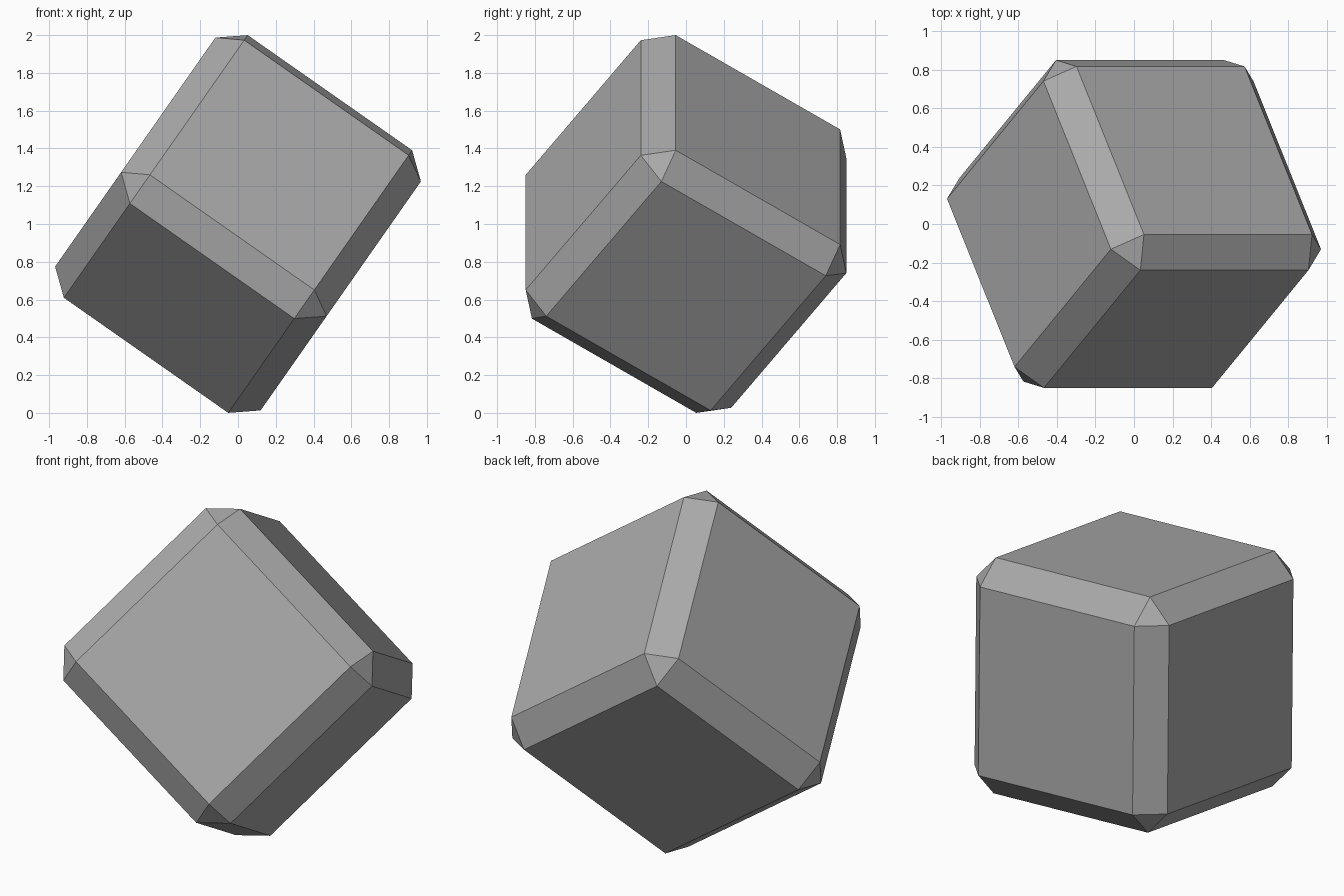
import bpy
from math import radians

default = bpy.data.objects.get("Cube")
if default:
    bpy.data.objects.remove(default, do_unlink=True)

HALF = 0.664           # half the block's width
CHAMFER = 0.2 * HALF   # flat cut along every edge

# Plain grey
grey = bpy.data.materials.new("grey")
grey.use_nodes = True
colour = (0.4, 0.4, 0.4, 1)
grey.diffuse_color = colour
grey.node_tree.nodes["Principled BSDF"].inputs["Base Color"].default_value = colour

# Tilted block standing on its lowest corner
bpy.ops.mesh.primitive_cube_add(size=2 * HALF, location=(0, 0, 1))
block = bpy.context.object
block.name = block.data.name = "chamfered_block"
block.rotation_euler = (radians(-35), radians(35), 0)
block.data.materials.append(grey)

# Single flat chamfer on all edges, leaving small triangles at the corners
bevel = block.modifiers.new("chamfer", 'BEVEL')
bevel.width = CHAMFER
bevel.segments = 1
bevel.limit_method = 'NONE'
